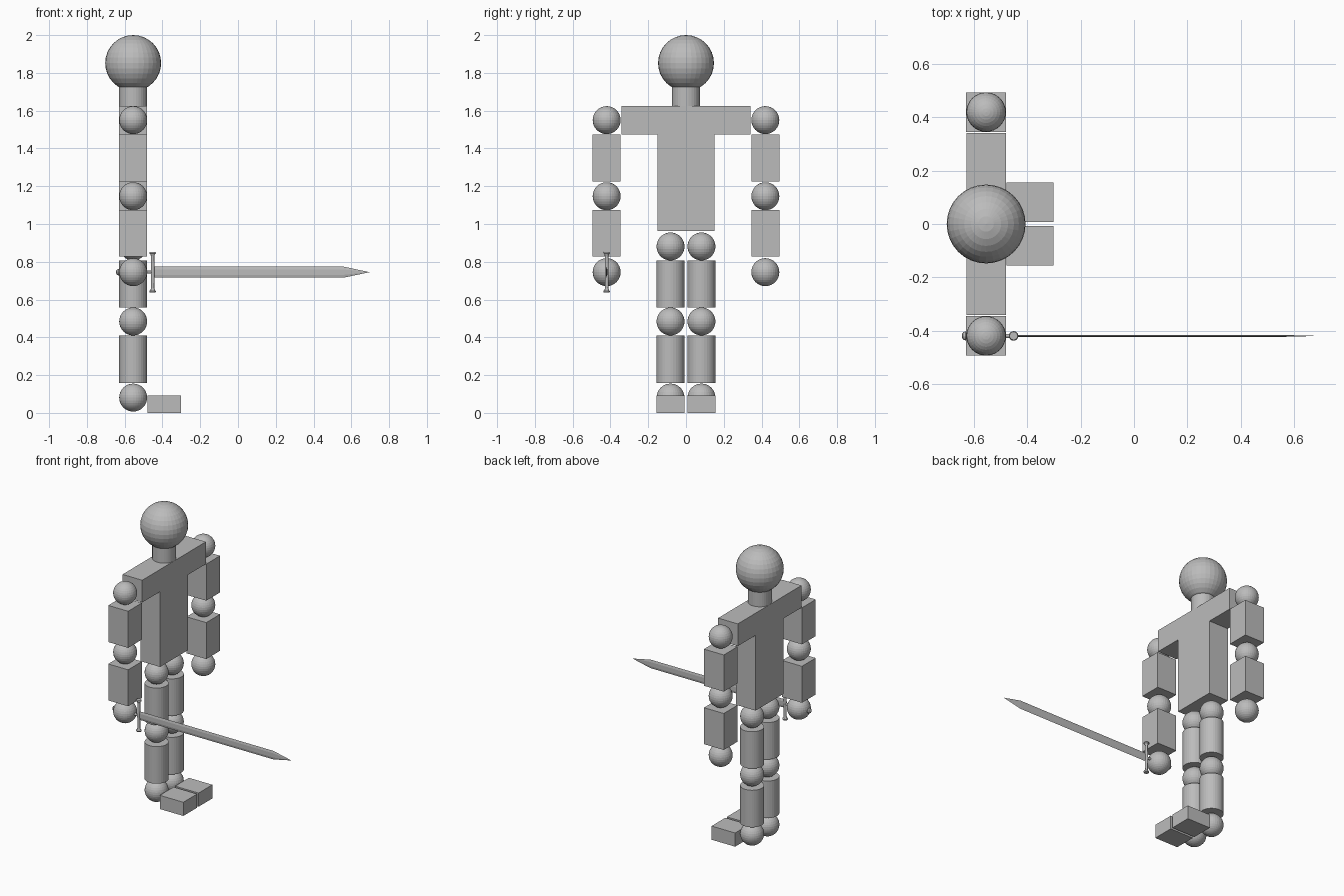
import bpy, bmesh, math
from mathutils import Matrix, Vector

if "Cube" in bpy.data.objects:
    bpy.data.objects.remove(bpy.data.objects["Cube"])

grey = bpy.data.materials.new("plain grey")
grey.diffuse_color = (0.5, 0.5, 0.5, 1)
grey.use_nodes = True
grey.node_tree.nodes["Principled BSDF"].inputs["Base Color"].default_value = grey.diffuse_color
CX = -0.555          # body axis
ARM_Y, LEG_Y = 0.42, 0.082
HAND_Z = 0.745


def finish(name, bm):
    bmesh.ops.recalc_face_normals(bm, faces=bm.faces)
    me = bpy.data.meshes.new(name)
    bm.to_mesh(me)
    bm.free()
    me.materials.append(grey)
    ob = bpy.data.objects.new(name, me)
    bpy.context.collection.objects.link(ob)
    return ob


def ball(name, loc, r):
    bm = bmesh.new()
    bmesh.ops.create_uvsphere(bm, u_segments=32, v_segments=16, radius=r)
    bmesh.ops.translate(bm, verts=bm.verts, vec=loc)
    finish(name, bm)


def box(name, x0, x1, y0, y1, z0, z1):
    bm = bmesh.new()
    bmesh.ops.create_cube(bm, size=1)
    bmesh.ops.scale(bm, verts=bm.verts, vec=(x1 - x0, y1 - y0, z1 - z0))
    bmesh.ops.translate(bm, verts=bm.verts,
                        vec=((x0 + x1) / 2, (y0 + y1) / 2, (z0 + z1) / 2))
    finish(name, bm)


def lathe(name, profile, origin, along_x=False, n=32):
    """Closed turned solid; profile is (radius, height) pairs."""
    bm = bmesh.new()
    rings = [[bm.verts.new((r * math.cos(2 * math.pi * i / n),
                            r * math.sin(2 * math.pi * i / n), h))
              for i in range(n)] for r, h in profile]
    for a, b in zip(rings, rings[1:]):
        for i in range(n):
            j = (i + 1) % n
            bm.faces.new((a[i], a[j], b[j], b[i]))
    bm.faces.new(rings[0][::-1])
    bm.faces.new(rings[-1])
    if along_x:
        bm.transform(Matrix.Rotation(math.pi / 2, 4, 'Y'))
    bm.transform(Matrix.Translation(origin))
    finish(name, bm)


# head and neck
ball("head", (CX, 0, 1.852), 0.148)
lathe("neck", [(0.074, 1.62), (0.074, 1.76)], (CX, 0, 0))

# T-shaped torso
half = [(0.15, 0.963), (0.15, 1.475), (0.342, 1.475), (0.342, 1.626)]
outline = half + [(-y, z) for y, z in reversed(half)]
bm = bmesh.new()
face = bm.faces.new([bm.verts.new((CX - 0.074, y, z)) for y, z in outline])
ext = bmesh.ops.extrude_face_region(bm, geom=[face])
bmesh.ops.translate(bm, vec=(0.148, 0, 0),
                    verts=[v for v in ext["geom"] if isinstance(v, bmesh.types.BMVert)])
finish("torso", bm)

# limbs on both sides
for s, side in ((-1, "right"), (1, "left")):
    y = s * ARM_Y
    for part, z in (("shoulder", 1.55), ("elbow", 1.147), ("hand", HAND_Z)):
        ball(f"{side}_{part}", (CX, y, z), 0.074)
    for part, z0, z1 in (("upper_arm", 1.224, 1.473), ("forearm", 0.827, 1.075)):
        box(f"{side}_{part}", CX - 0.075, CX + 0.074, y - 0.074, y + 0.074, z0, z1)
    y = s * LEG_Y
    for part, z in (("hip", 0.881), ("knee", 0.484), ("ankle", 0.081)):
        ball(f"{side}_{part}", (CX, y, z), 0.074)
    for part, z0, z1 in (("thigh", 0.557, 0.808), ("shin", 0.158, 0.41)):
        lathe(f"{side}_{part}", [(0.074, z0), (0.074, z1)], (CX, y, 0))
    box(f"{side}_foot", -0.479, -0.302, y - 0.074, y + 0.074, 0, 0.093)

# sword grip, pommel and crossguard
lathe("sword_grip", [(0.008, -0.62), (0.008, -0.45)], (0, -ARM_Y, HAND_Z), True, 16)
lathe("sword_pommel", [(0.006, -0.646), (0.014, -0.641), (0.017, -0.633),
                       (0.014, -0.625), (0.006, -0.619)],
      (0, -ARM_Y, HAND_Z), True, 16)
side = [(0.010, 0.0), (0.009, 0.085), (0.012, 0.095), (0.018, 0.1), (0.015, 0.108)]
lathe("sword_guard", [(r, -h) for r, h in reversed(side)] + side[1:],
      (-0.452, -ARM_Y, HAND_Z), n=16)

# blade: hexagonal section narrowing to a point
bm = bmesh.new()
section = [(0, 0.029), (0.0035, 0.014), (0.0035, -0.014),
           (0, -0.029), (-0.0035, -0.014), (-0.0035, 0.014)]
rings = [[bm.verts.new((x, -ARM_Y + y, HAND_Z + z)) for y, z in section]
         for x in (-0.452, 0.56)]
tip = bm.verts.new((0.697, -ARM_Y, HAND_Z))
bm.faces.new(rings[0])
for i in range(6):
    j = (i + 1) % 6
    bm.faces.new((rings[0][i], rings[0][j], rings[1][j], rings[1][i]))
    bm.faces.new((rings[1][i], rings[1][j], tip))
finish("sword_blade", bm)
